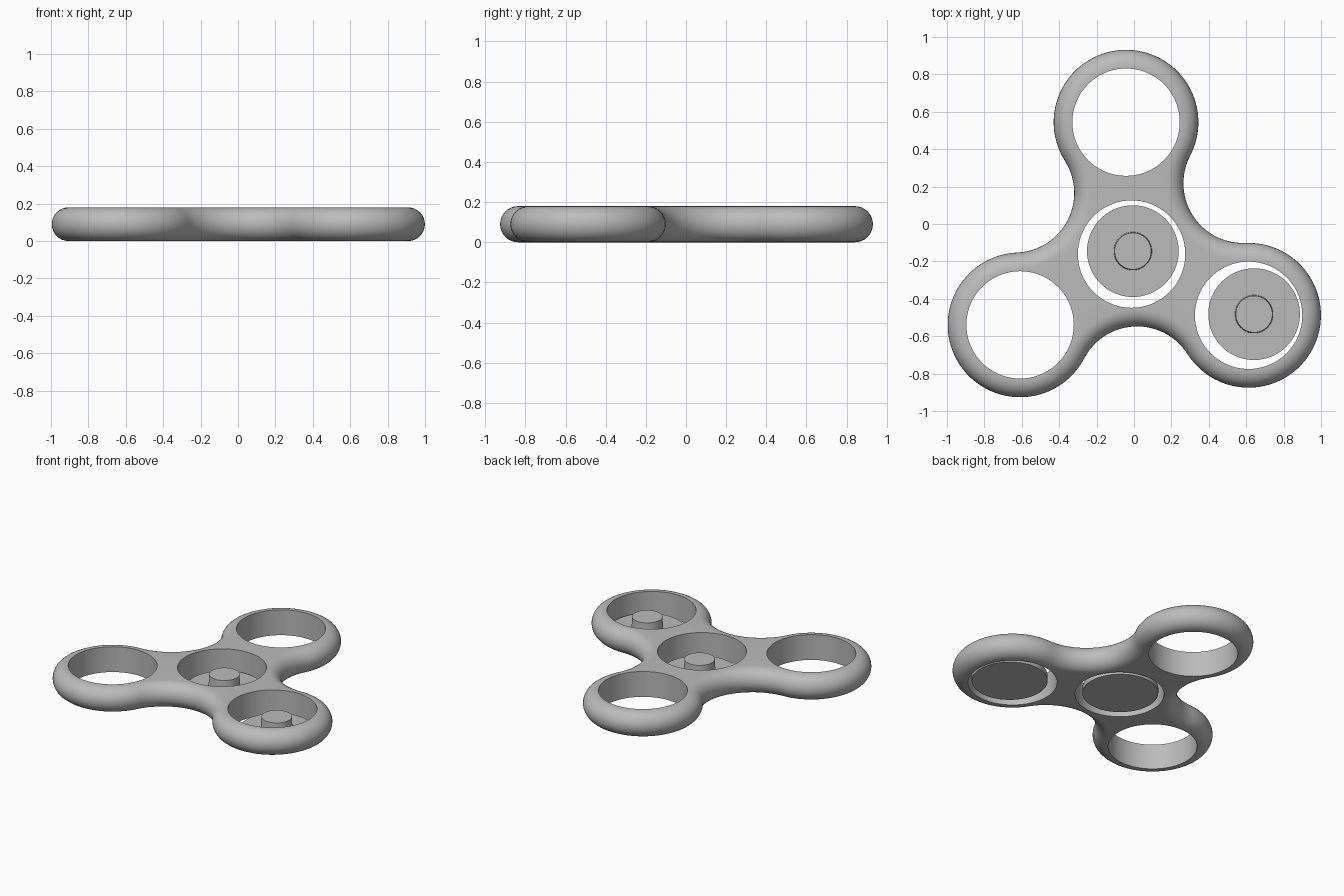
import bpy, bmesh
from math import radians, sin, cos, pi

cube = bpy.data.objects.get("Cube")
if cube:
    bpy.data.objects.remove(cube, do_unlink=True)

HEIGHT, EDGE = 0.18, 0.09
CENTRE = (-0.013, -0.161)
ARM, LOBE_R, HOLE_R = 0.706, 0.387, 0.287
LOBE_ANGLES = [92.4, 212.4, 332.4]

grey = bpy.data.materials.new("plain_grey")
grey.use_nodes = True
grey.diffuse_color = (0.5, 0.5, 0.5, 1)
grey.node_tree.nodes["Principled BSDF"].inputs["Base Color"].default_value = (0.5, 0.5, 0.5, 1)


def polar(centre, radius, degrees):
    a = radians(degrees)
    return centre[0] + radius * cos(a), centre[1] + radius * sin(a)


def outline(inset):
    """Three round lobes joined by tangent concave arcs, moved inward by inset."""
    points = []
    for a in LOBE_ANGLES:
        lobe = polar(CENTRE, ARM, a)
        points += [polar(lobe, LOBE_R - inset, a - 120 + 5 * i) for i in range(48)]
        waist = polar(CENTRE, ARM, a + 60)
        points += [polar(waist, ARM - LOBE_R + inset, a + 300 - 5 * i) for i in range(24)]
    return points


def ring(bm, points, z):
    return [bm.verts.new((x, y, z)) for x, y in points]


def bridge(bm, lower, upper):
    n = len(lower)
    for i in range(n):
        j = (i + 1) % n
        bm.faces.new((lower[i], lower[j], upper[j], upper[i]))


def loop_edges(bm, verts):
    return [bm.edges.get((v, verts[i - 1])) for i, v in enumerate(verts)]


def finish(bm, name):
    bmesh.ops.recalc_face_normals(bm, faces=bm.faces)
    mesh = bpy.data.meshes.new(name)
    bm.to_mesh(mesh)
    bm.free()
    mesh.materials.append(grey)
    obj = bpy.data.objects.new(name, mesh)
    bpy.context.collection.objects.link(obj)
    bpy.ops.object.select_all(action='DESELECT')
    obj.select_set(True)
    bpy.context.view_layer.objects.active = obj
    bpy.ops.object.shade_smooth_by_angle(angle=radians(35))
    return obj


# Body: half-round outer edge, four through holes, flat top and bottom
bm = bmesh.new()
STEPS = 16
rings = []
for k in range(STEPS + 1):
    t = -pi / 2 + pi * k / STEPS
    rings.append(ring(bm, outline(EDGE * (1 - cos(t))), HEIGHT / 2 + EDGE * sin(t)))
for low, high in zip(rings, rings[1:]):
    bridge(bm, low, high)
bottom_edges, top_edges = loop_edges(bm, rings[0]), loop_edges(bm, rings[-1])
for c in [CENTRE] + [polar(CENTRE, ARM, a) for a in LOBE_ANGLES]:
    circle = [polar(c, HOLE_R, 5 * i) for i in range(72)]
    low, high = ring(bm, circle, 0), ring(bm, circle, HEIGHT)
    bridge(bm, low, high)
    bottom_edges += loop_edges(bm, low)
    top_edges += loop_edges(bm, high)
for edges in (bottom_edges, top_edges):
    bmesh.ops.triangle_fill(bm, edges=edges, use_beauty=True, use_dissolve=False)
finish(bm, "spinner_body")


# Caps: thin disc with a short pin, resting loose in two of the holes
def cap(name, centre):
    bm = bmesh.new()
    profile = [(0.245, 0), (0.245, 0.04), (0.102, 0.04), (0.098, 0.13)]
    loops = [ring(bm, [polar(centre, r, 5 * i) for i in range(72)], z) for r, z in profile]
    for low, high in zip(loops, loops[1:]):
        bridge(bm, low, high)
    bm.faces.new(loops[0])
    bm.faces.new(loops[-1])
    finish(bm, name)


cap("centre_cap", (-0.006, -0.145))
cap("left_cap", (0.642, -0.482))
